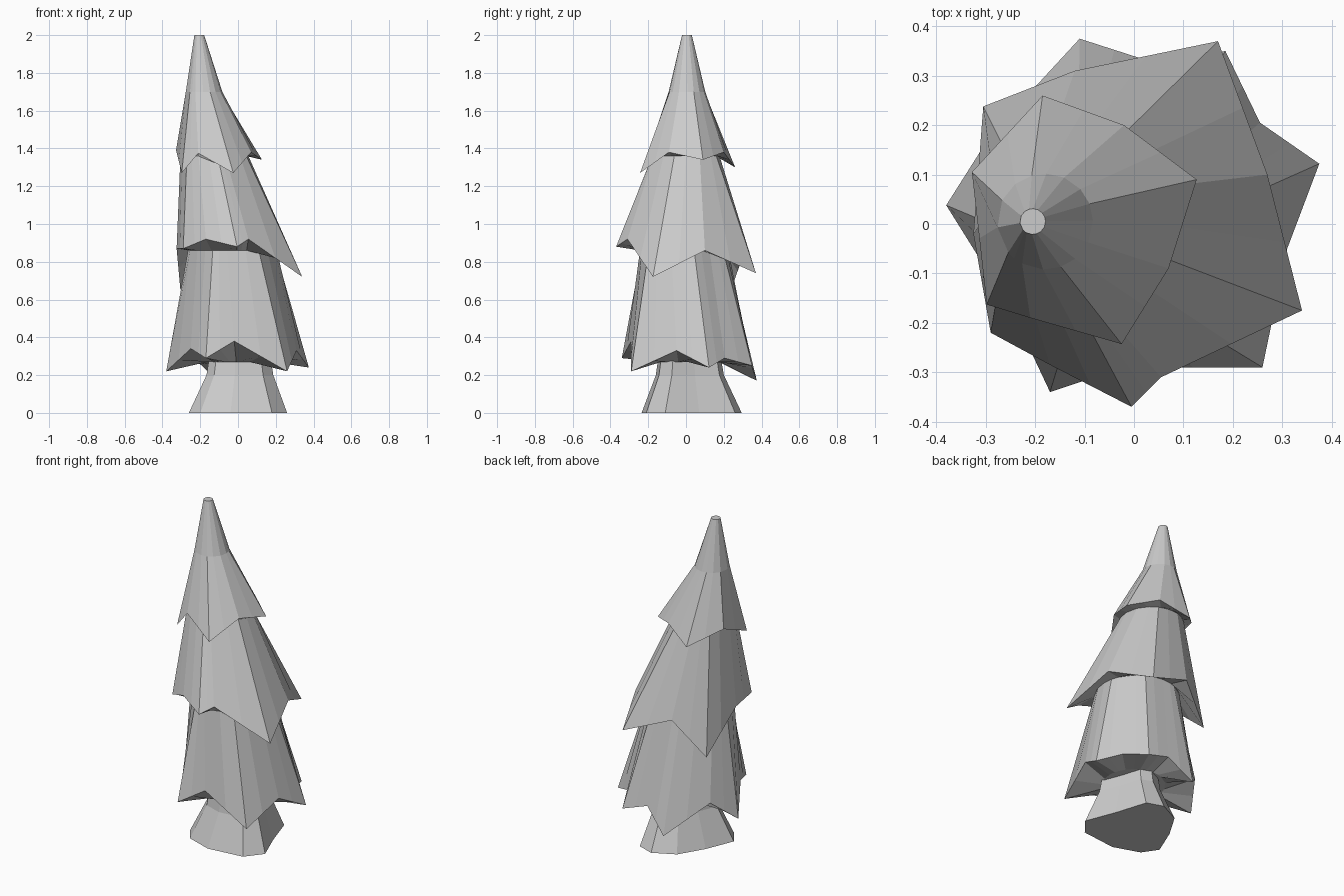
import bpy, bmesh, math

if "Cube" in bpy.data.objects:
    bpy.data.objects.remove(bpy.data.objects["Cube"])


def with_midpoints(pts):
    out = []
    for a, b in zip(pts, pts[1:] + pts[:1]):
        out += [a, tuple((p + q) / 2 for p, q in zip(a, b))]
    return out


def loft(name, rings):
    """Skin a list of equal-length vertex rings and cap both ends, flat shaded."""
    bm = bmesh.new()
    loops = [[bm.verts.new(p) for p in ring] for ring in rings]
    n = len(loops[0])
    for lo, hi in zip(loops, loops[1:]):
        for i in range(n):
            j = (i + 1) % n
            bm.faces.new((lo[i], lo[j], hi[j], hi[i]))
    bm.faces.new(loops[0][::-1])
    bm.faces.new(loops[-1])
    bmesh.ops.recalc_face_normals(bm, faces=bm.faces)
    me = bpy.data.meshes.new(name)
    bm.to_mesh(me)
    bm.free()
    ob = bpy.data.objects.new(name, me)
    bpy.context.collection.objects.link(ob)
    return ob


def tier(name, rim, under, uppers):
    """Jagged skirt: underside ring, zigzag rim, then round rings (x, y, radius, z)."""
    rim = with_midpoints(rim)
    cx = sum(p[0] for p in rim) / len(rim)
    cy = sum(p[1] for p in rim) / len(rim)
    angles = [math.atan2(p[1] - cy, p[0] - cx) for p in rim]

    def circle(x, y, r, z):
        return [(x + r * math.cos(a), y + r * math.sin(a), z) for a in angles]

    return loft(name, [circle(*under), rim] + [circle(*u) for u in uppers])


# Rings where one layer passes into the next
neck_low = (0.01, 0.01, 0.175, 0.27)
neck_mid = (-0.03, -0.01, 0.235, 0.86)
neck_top = (-0.125, 0.0, 0.18, 1.36)

# Flared trunk
base = [(.26, -.11), (.19, .07), (.13, .26), (.03, .295), (-.1, .23),
        (-.19, .08), (-.26, -.09), (-.2, -.18), (-.04, -.235), (.18, -.21)]
loft("trunk", [[(x, y, 0) for x, y in base],
               [(.01 + x * .68, y * .68, .2) for x, y in base],
               [(.01 + x * .62, y * .62, .3) for x, y in base]])

# Lower branches (tip, valley, tip, ...)
tier("lower_branches",
     [(.375, .122, .24), (.255, .205, .29), (.185, .35, .25), (.03, .33, .30),
      (-.11, .375, .17), (-.29, .18, .345), (-.38, .038, .22), (-.25, -.17, .34),
      (-.17, -.34, .29), (-.02, -.29, .38), (.26, -.29, .22), (.31, -.05, .33)],
     neck_low, [neck_mid])

# Middle branches
tier("middle_branches",
     [(.17, .37, .74), (-.12, .31, .855), (-.305, .238, .65), (-.325, -.02, .87),
      (-.29, -.22, .87), (-.17, -.285, .92), (-.005, -.37, .88), (.055, -.31, .92),
      (.34, -.175, .72), (.27, .1, .86)],
     neck_mid, [neck_top])

# Upper branches and leaning blunt tip
tier("upper_branches",
     [(.127, .09, 1.34), (-.02, .2, 1.38), (-.185, .26, 1.30), (-.328, .105, 1.39),
      (-.298, -.163, 1.27), (-.21, -.19, 1.375), (-.025, -.243, 1.27), (.07, -.09, 1.38)],
     neck_top, [(-.18, .005, .097, 1.7), (-.205, .005, .026, 2.0)])
